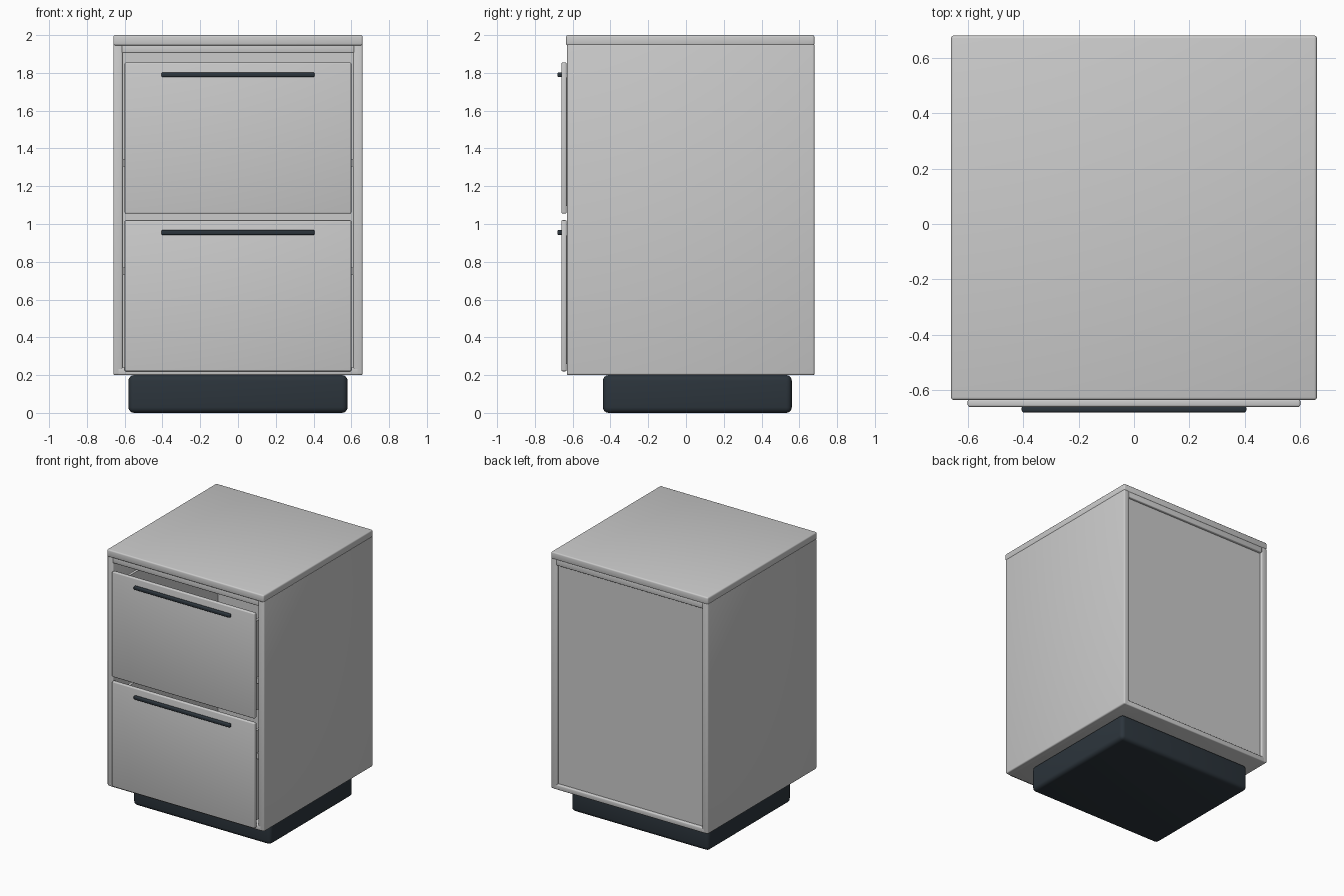
import bpy

if "Cube" in bpy.data.objects:
    bpy.data.objects.remove(bpy.data.objects["Cube"])

dark = bpy.data.materials.new("dark_charcoal")
dark.diffuse_color = (0.025, 0.035, 0.045, 1)
dark.use_nodes = True
dark.node_tree.nodes["Principled BSDF"].inputs["Base Color"].default_value = dark.diffuse_color


def box(name, x, y, z, bevel=0.0, mat=None, segments=3):
    """Bevelled box from (min, max) ranges."""
    bpy.ops.mesh.primitive_cube_add(
        size=1, location=[(a + b) / 2 for a, b in (x, y, z)])
    ob = bpy.context.object
    ob.name = name
    ob.scale = [b - a for a, b in (x, y, z)]
    bpy.ops.object.transform_apply(location=False, rotation=False, scale=True)
    if bevel:
        m = ob.modifiers.new("Bevel", 'BEVEL')
        m.width = bevel
        m.segments = segments
        bpy.ops.object.modifier_apply(modifier=m.name)
        bpy.ops.object.shade_smooth_by_angle()
    if mat:
        ob.data.materials.append(mat)
    return ob


# Plinth base
box("plinth", (-0.58, 0.58), (-0.44, 0.56), (0.0, 0.2), 0.03, dark, 4)

# Cabinet carcass
box("top_panel", (-0.66, 0.66), (-0.635, 0.68), (1.945, 2.0), 0.01)
box("top_rail", (-0.615, 0.615), (-0.63, 0.68), (1.905, 1.95), 0.006)
box("bottom_panel", (-0.64, 0.64), (-0.63, 0.68), (0.2, 0.24), 0.008)
for side, s in (("left", -1), ("right", 1)):
    x = sorted((s * 0.61, s * 0.66))
    box(side + "_side_panel", x, (-0.63, 0.68), (0.2, 1.955), 0.01)

# Recessed back panel
box("back_panel", (-0.615, 0.615), (0.635, 0.66), (0.23, 1.915))

# Drawers: front, handle, open box and slides
for label, z in (("lower", 0.22), ("upper", 1.055)):
    box(label + "_drawer_front", (-0.6, 0.6), (-0.66, -0.632),
        (z, z + 0.8), 0.007)
    box(label + "_handle", (-0.405, 0.405), (-0.68, -0.655),
        (z + 0.722, z + 0.748), 0.007, dark)
    z0, z1 = z + 0.04, z + 0.72
    box(label + "_drawer_bottom", (-0.58, 0.58), (-0.635, 0.58), (z0, z0 + 0.02))
    box(label + "_drawer_back", (-0.58, 0.58), (0.56, 0.58), (z0, z1))
    for side, s in (("left", -1), ("right", 1)):
        box(f"{label}_drawer_{side}_wall", sorted((s * 0.56, s * 0.58)),
            (-0.635, 0.58), (z0, z1))
        zs = 0.75 if label == "lower" else 1.325
        box(f"{label}_{side}_slide", sorted((s * 0.575, s * 0.612)),
            (-0.61, 0.55), (zs - 0.02, zs + 0.02))
